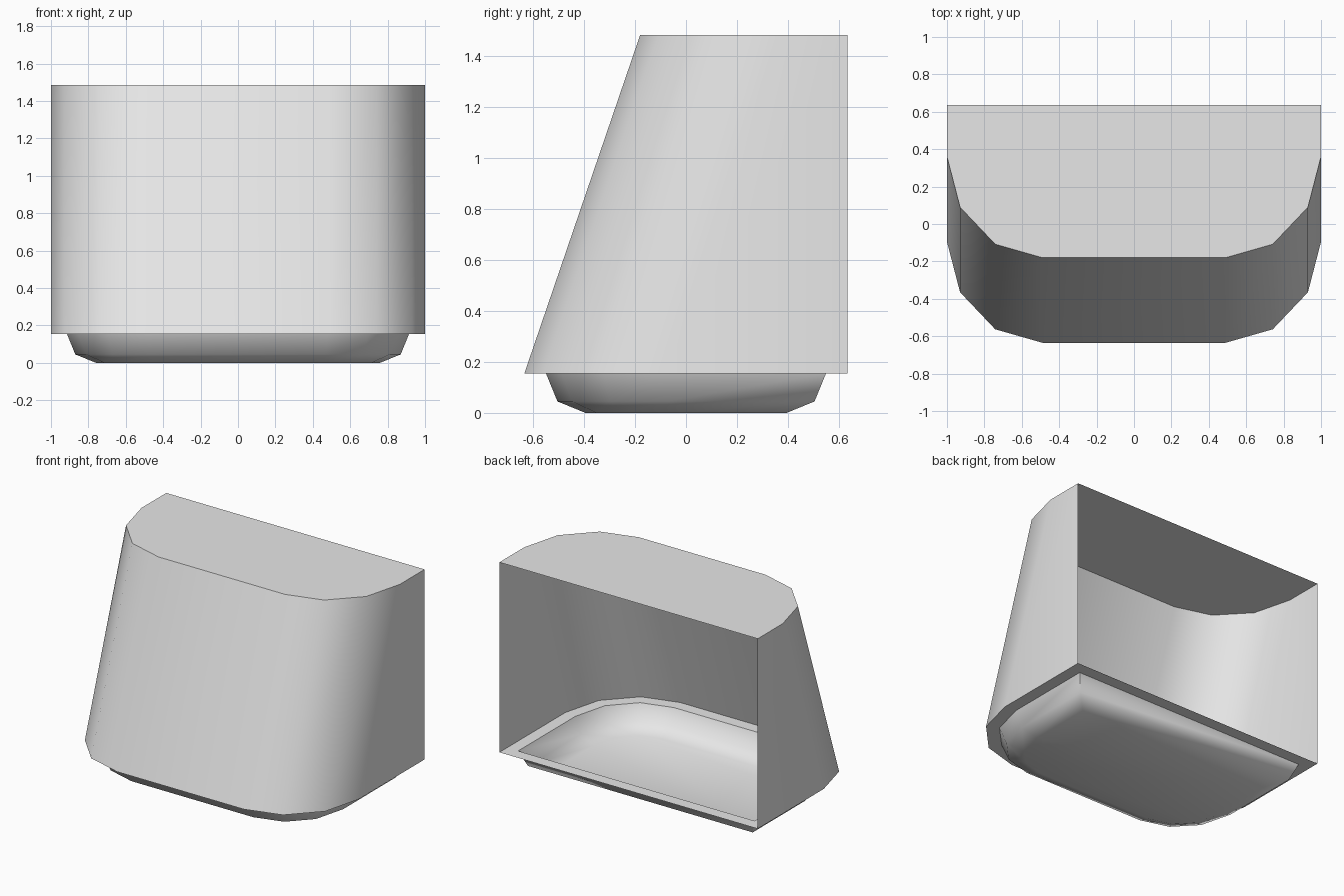
import bpy, bmesh
from mathutils import Vector

if "Cube" in bpy.data.objects:
    bpy.data.objects.remove(bpy.data.objects["Cube"], do_unlink=True)

grey = bpy.data.materials.new("light_grey")
grey.use_nodes = True
grey.diffuse_color = (0.8, 0.8, 0.8, 1)
grey.node_tree.nodes["Principled BSDF"].inputs["Base Color"].default_value = (0.8, 0.8, 0.8, 1)

BACK, RIM_Z, TOP_Z, LEAN = 0.635, 0.155, 1.485, 0.455


def outline(shift):
    """Counter-clockwise D shape: straight back, rounded front."""
    left = [(-1, BACK)] + [(x, y + shift) for x, y in
                           [(-1, -0.095), (-0.93, -0.365), (-0.742, -0.563), (-0.49, -0.635)]]
    return [Vector(p) for p in left + [(-x, y) for x, y in reversed(left)]]


def inset(loop, d):
    """Move every edge inwards by d, keeping mitred corners."""
    result = []
    for i, p in enumerate(loop):
        a = (p - loop[i - 1]).normalized()
        b = (loop[(i + 1) % len(loop)] - p).normalized()
        na, nb = Vector((-a.y, a.x)), Vector((-b.y, b.x))
        result.append(p + (na + nb) * d / (1 + na.dot(nb)))
    return result


def loft(name, levels, closed=True, cap_bottom=False, cap_top=False):
    """Skin a stack of (outline, height) loops, lowest or innermost first."""
    bm = bmesh.new()
    rings = [[bm.verts.new((p.x, p.y, z)) for p in loop] for loop, z in levels]
    n = len(rings[0])
    for low, high in zip(rings, rings[1:]):
        for i in range(n if closed else n - 1):
            j = (i + 1) % n
            bm.faces.new((low[i], low[j], high[j], high[i]))
    if cap_bottom:
        bm.faces.new(rings[0][::-1])
    if cap_top:
        bm.faces.new(rings[-1])
    mesh = bpy.data.meshes.new(name)
    bm.to_mesh(mesh)
    bm.free()
    mesh.materials.append(grey)
    obj = bpy.data.objects.new(name, mesh)
    bpy.context.collection.objects.link(obj)
    bpy.ops.object.select_all(action="DESELECT")
    obj.select_set(True)
    bpy.context.view_layer.objects.active = obj
    bpy.ops.object.shade_smooth_by_angle(angle=1.05)


base = outline(0)
lip = inset(base, 0.085)

# Leaning hood, open at the back, with a flat top
loft("hood", [(base, RIM_Z), (outline(LEAN), TOP_Z)], closed=False, cap_top=True)

# Flat rim between the hood and the tray
loft("rim", [(lip, RIM_Z), (base, RIM_Z)])

# Shallow tray sunk below the rim
loft("tray", [(inset(base, 0.24), 0), (inset(base, 0.13), 0.045), (lip, RIM_Z)], cap_bottom=True)
